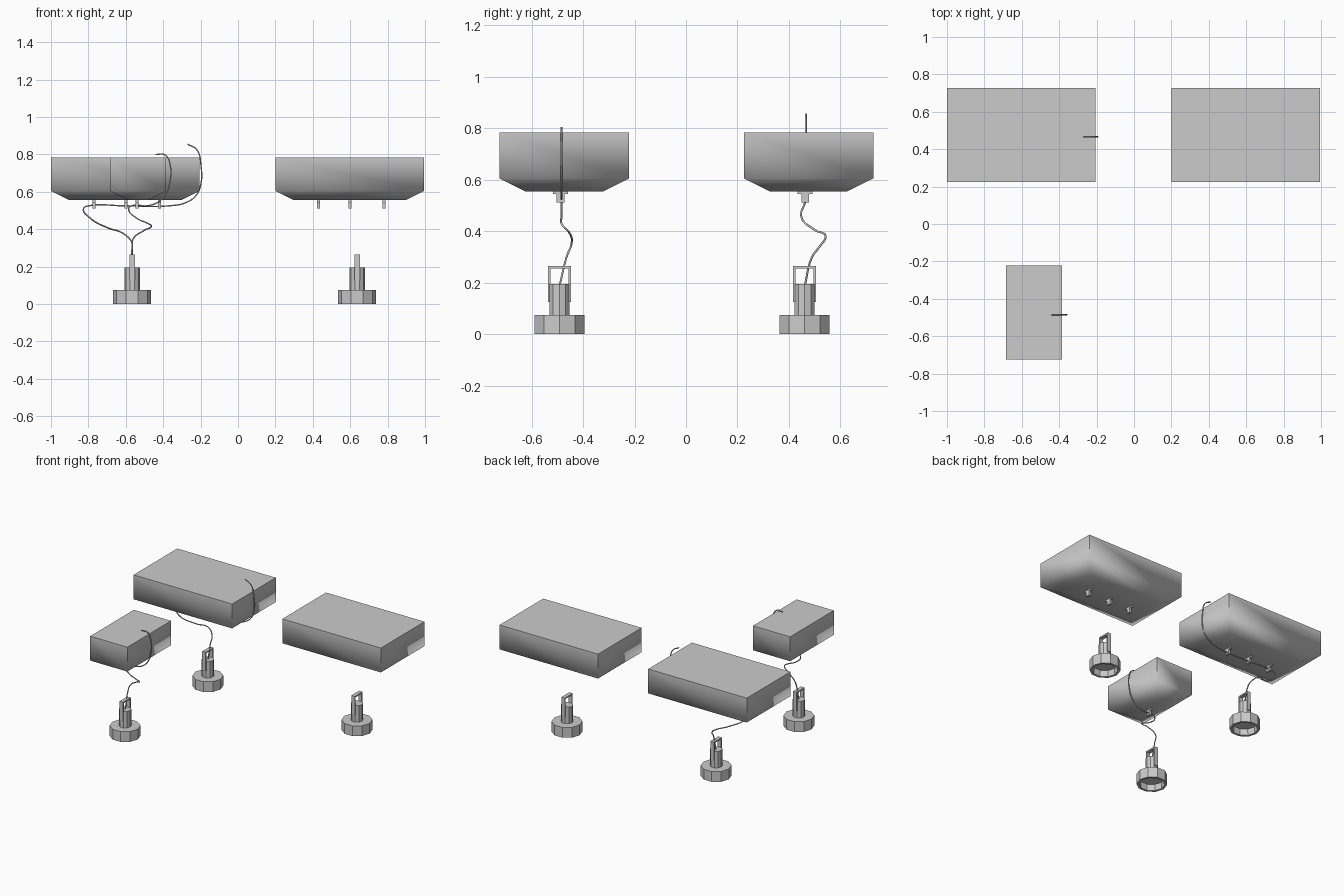
import bpy, bmesh, math
from mathutils import Vector

if "Cube" in bpy.data.objects:
    bpy.data.objects.remove(bpy.data.objects["Cube"])


def finish(name, bm, smooth_angle=None):
    bmesh.ops.recalc_face_normals(bm, faces=bm.faces)
    me = bpy.data.meshes.new(name)
    bm.to_mesh(me)
    bm.free()
    ob = bpy.data.objects.new(name, me)
    bpy.context.collection.objects.link(ob)
    if smooth_angle:
        bpy.ops.object.select_all(action='DESELECT')
        ob.select_set(True)
        bpy.context.view_layer.objects.active = ob
        bpy.ops.object.shade_smooth_by_angle(angle=math.radians(smooth_angle))
    return ob


def add_box(bm, centre, size):
    vs = bmesh.ops.create_cube(bm, size=1)["verts"]
    for v in vs:
        v.co = Vector([c * s + o for c, s, o in zip(v.co, size, centre)])


# block with a tapered underside
def tapered_block(name, x0, x1, y0, y1):
    bm = bmesh.new()
    rings = []
    for z, d in ((0.783, 0), (0.605, 0), (0.555, 0.1)):
        rings.append([bm.verts.new(p) for p in (
            (x0 + d, y0 + d, z), (x1 - d, y0 + d, z),
            (x1 - d, y1 - d, z), (x0 + d, y1 - d, z))])
    bm.faces.new(rings[0])
    bm.faces.new(rings[2])
    for a, b in zip(rings, rings[1:]):
        for i in range(4):
            j = (i + 1) % 4
            bm.faces.new((a[i], a[j], b[j], b[i]))
    finish(name, bm, 70)


# small cord guide under a block
def cord_guide(name, x, y):
    bm = bmesh.new()
    add_box(bm, (x, y, 0.55), (0.016, 0.058, 0.012))
    add_box(bm, (x, y, 0.531), (0.016, 0.03, 0.038))
    finish(name, bm)


# hollow ten-sided plunger head with neck
def plunger(name, x, y):
    n = 10
    profile = [(0.0, 0.045), (0.082, 0.045), (0.085, 0), (0.102, 0),
               (0.102, 0.075), (0.041, 0.075), (0.041, 0.195), (0.0, 0.195)]
    bm = bmesh.new()
    vs = [bm.verts.new((r, 0, z)) for r, z in profile]
    es = [bm.edges.new(p) for p in zip(vs, vs[1:])]
    bmesh.ops.spin(bm, geom=vs + es, axis=(0, 0, 1), cent=(0, 0, 0),
                   angle=2 * math.pi, steps=n)
    bmesh.ops.remove_doubles(bm, verts=bm.verts, dist=1e-4)
    finish(name, bm).location = (x, y, 0)
    # inverted U handle
    bm = bmesh.new()
    for s in (-1, 1):
        add_box(bm, (x, y + s * 0.04, 0.195), (0.028, 0.01, 0.14))
    add_box(bm, (x, y, 0.26), (0.028, 0.07, 0.01))
    finish(name + "_handle", bm)


def cord(name, pts):
    cu = bpy.data.curves.new(name, 'CURVE')
    cu.dimensions = '3D'
    cu.bevel_depth = 0.004
    cu.bevel_resolution = 1
    cu.resolution_u = 6
    cu.use_fill_caps = True
    sp = cu.splines.new('BEZIER')
    sp.bezier_points.add(len(pts) - 1)
    for b, p in zip(sp.bezier_points, pts):
        b.co = p
        b.handle_left_type = b.handle_right_type = 'AUTO'
    bpy.context.collection.objects.link(bpy.data.objects.new(name, cu))


tapered_block("left_block", -1, -0.205, 0.225, 0.728)
tapered_block("right_block", 0.2, 0.995, 0.225, 0.728)
tapered_block("small_block", -0.685, -0.385, -0.725, -0.222)

for i, x in enumerate((0.43, 0.6, 0.78)):
    cord_guide(f"right_guide_{i}", x, 0.463)
    cord_guide(f"left_guide_{i}", x - 1.2, 0.463)
cord_guide("small_guide", -0.54, -0.488)

plunger("left_plunger", -0.566, 0.461)
plunger("right_plunger", 0.637, 0.461)
plunger("small_plunger", -0.566, -0.492)

# cords wrapping round the blocks and dropping to the plungers
y = 0.466
cord("left_cord", [
    (-0.27, y, 0.855), (-0.22, y, 0.825), (-0.198, y, 0.74), (-0.2, y, 0.635),
    (-0.225, y, 0.58), (-0.28, y, 0.542), (-0.36, y, 0.526), (-0.6, y, 0.525),
    (-0.8, y, 0.525), (-0.826, 0.462, 0.51), (-0.794, 0.447, 0.463),
    (-0.69, 0.5, 0.405), (-0.62, 0.543, 0.381), (-0.57, 0.515, 0.335),
    (-0.565, 0.49, 0.3), (-0.565, 0.462, 0.19)])
y = -0.484
cord("small_cord", [
    (-0.44, y, 0.80), (-0.39, y, 0.797), (-0.362, y, 0.74), (-0.365, y, 0.65),
    (-0.38, y, 0.6), (-0.42, y, 0.55), (-0.48, y, 0.526), (-0.57, y, 0.525),
    (-0.585, y, 0.51), (-0.543, y, 0.46), (-0.48, y, 0.43),
    (-0.463, -0.476, 0.418), (-0.5, -0.454, 0.395), (-0.56, -0.445, 0.35),
    (-0.566, -0.462, 0.307), (-0.566, -0.491, 0.19)])
